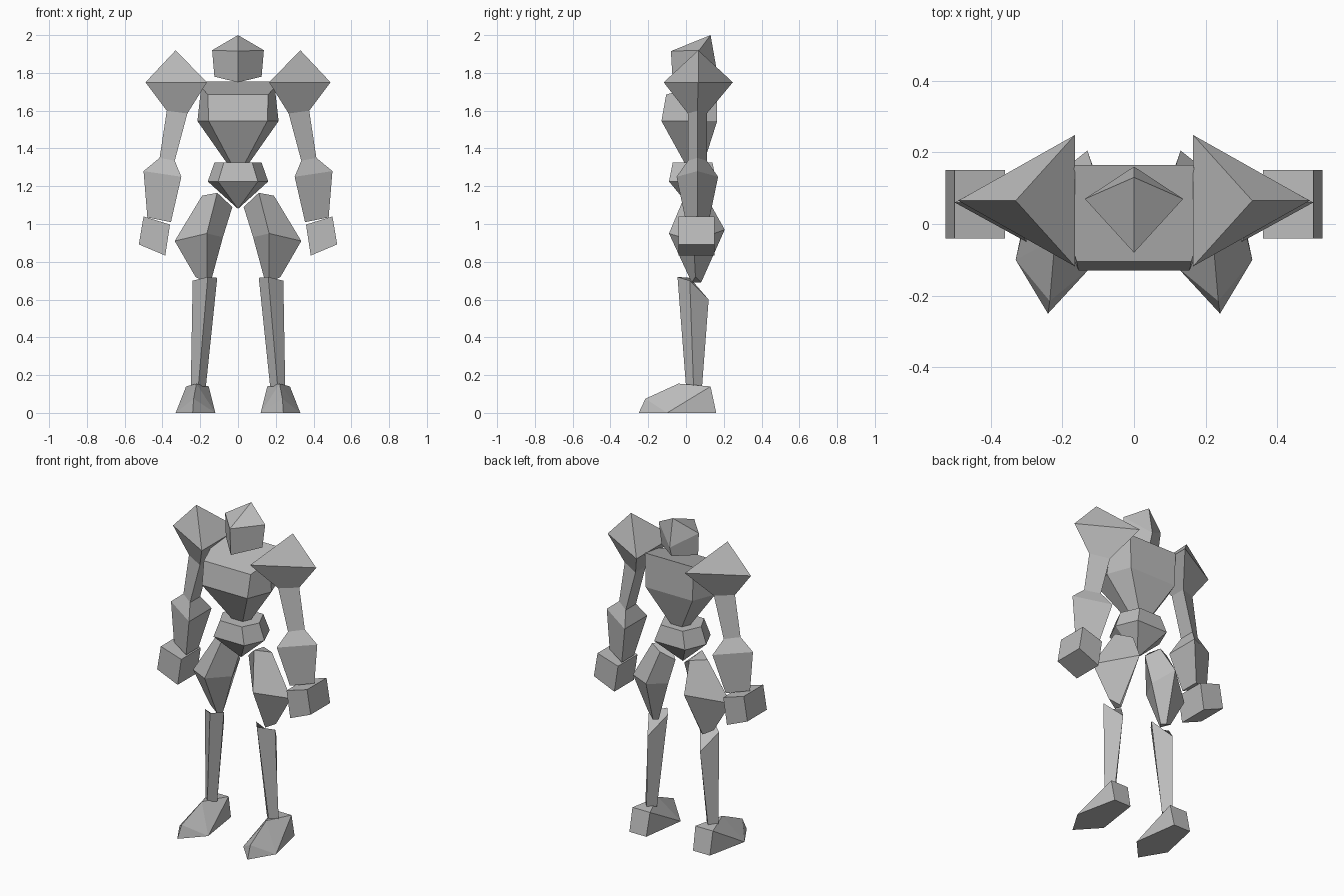
import bpy
import bmesh
from mathutils import Matrix, Vector

default = bpy.data.objects.get("Cube")
if default:
    bpy.data.objects.remove(default, do_unlink=True)

# Single matte grey
grey = bpy.data.materials.new("plain_grey")
grey.use_nodes = True
colour = (0.5, 0.5, 0.5, 1)
grey.diffuse_color = colour
grey.node_tree.nodes["Principled BSDF"].inputs["Base Color"].default_value = colour


def loft(name, rings, side=1):
    """Skin a stack of rings; a one-point ring closes to a tip. side=-1 mirrors."""
    bm = bmesh.new()
    loops = [[bm.verts.new((x * side, y, z)) for x, y, z in ring] for ring in rings]
    for lower, upper in zip(loops, loops[1:]):
        count = max(len(lower), len(upper))
        for i in range(count):
            j = (i + 1) % count
            corners = []
            for vert in (lower[i % len(lower)], lower[j % len(lower)],
                         upper[j % len(upper)], upper[i % len(upper)]):
                if vert not in corners:
                    corners.append(vert)
            bm.faces.new(corners)
    for end in (loops[0], loops[-1]):
        if len(end) > 2:
            bm.faces.new(end)
    bmesh.ops.recalc_face_normals(bm, faces=bm.faces)
    finish(name, bm)


def hull(name, points, side=1):
    """Convex solid around a few corner points."""
    bm = bmesh.new()
    verts = [bm.verts.new((x * side, y, z)) for x, y, z in points]
    bmesh.ops.convex_hull(bm, input=verts)
    bmesh.ops.recalc_face_normals(bm, faces=bm.faces)
    finish(name, bm)


def finish(name, bm):
    mesh = bpy.data.meshes.new(name)
    bm.to_mesh(mesh)
    bm.free()
    mesh.materials.append(grey)
    obj = bpy.data.objects.new(name, mesh)
    bpy.context.collection.objects.link(obj)


def hexagon(front, flank, back):
    """Six-sided ring, symmetric about x = 0, from its three left corners."""
    left = [front, flank, back]
    return left + [(-x, y, z) for x, y, z in reversed(left)]


def kite(front, flank, back):
    """Four-sided ring with points on the centre line front and back."""
    return [front, flank, back, (-flank[0], flank[1], flank[2])]


def wedge(inner_x, inner_z, outer_x, outer_z, half_y, y=0.06):
    """Triangular arm section: two inner corners and one outer corner."""
    return [(inner_x, y - half_y, inner_z), (outer_x, y, outer_z),
            (inner_x, y + half_y, inner_z)]


# Head: kite-shaped block with a peaked crown
loft("head", [
    kite((0, -0.07, 1.75), (0.125, 0.06, 1.78), (0, 0.14, 1.77)),
    kite((0, -0.08, 1.915), (0.137, 0.07, 1.92), (0, 0.16, 1.83)),
    [(0, 0.13, 2)],
])

# Chest: sloping top, widest at the ribs, narrowing to the waist
loft("chest", [
    hexagon((0.03, 0, 1.31), (0.05, 0.045, 1.31), (0.03, 0.09, 1.31)),
    hexagon((0.155, -0.13, 1.545), (0.215, 0.02, 1.545), (0.16, 0.165, 1.545)),
    hexagon((0.16, -0.105, 1.685), (0.195, 0.03, 1.725), (0.165, 0.165, 1.755)),
])

# Pelvis: hexagonal gem ending in a point
loft("pelvis", [
    [(0, 0.03, 1.08)],
    hexagon((0.105, -0.09, 1.225), (0.16, 0.03, 1.225), (0.105, 0.16, 1.225)),
    hexagon((0.075, -0.07, 1.325), (0.125, 0.03, 1.325), (0.075, 0.14, 1.325)),
])

for label, side in (("left", 1), ("right", -1)):
    # Shoulder pyramid running on into the arm
    loft(label + "_shoulder_and_arm", [
        [(0.33, 0.065, 1.92)],
        wedge(0.165, 1.75, 0.49, 1.75, 0.183, 0.065),
        wedge(0.268, 1.585, 0.377, 1.6, 0.05),
        wedge(0.335, 1.335, 0.415, 1.35, 0.05),
        wedge(0.3, 1.25, 0.5, 1.28, 0.11),
        wedge(0.355, 1.01, 0.48, 1.035, 0.06),
    ], side)

    # Hand: tilted box
    profile = [(0.5, 1.04), (0.36, 0.997), (0.385, 0.833), (0.525, 0.892)]
    loft(label + "_hand", [[(x, y, z) for x, z in profile] for y in (-0.04, 0.15)], side)

    # Thigh: four-sided, bulging above the knee
    loft(label + "_thigh", [
        [(0.11, 0, 1.165), (0.19, 0.06, 1.15), (0.1, 0.11, 1.14), (0.03, 0.06, 1.09)],
        [(0.165, -0.09, 0.95), (0.335, 0.04, 0.91), (0.13, 0.205, 0.97), (0.08, 0.06, 0.93)],
        [(0.165, 0.03, 0.69), (0.225, 0.05, 0.72), (0.17, 0.08, 0.69), (0.145, 0.06, 0.69)],
    ], side)

    # Shin: slanted top, tapering to the ankle
    loft(label + "_shin", [
        [(0.16, -0.045, 0.72), (0.24, 0.02, 0.7), (0.18, 0.12, 0.6), (0.11, 0.02, 0.715)],
        [(0.21, 0, 0.14), (0.25, 0.04, 0.14), (0.21, 0.085, 0.14), (0.17, 0.04, 0.14)],
    ], side)

    # Foot: pointed toe turned slightly outward
    hull(label + "_foot", [
        (0.24, -0.25, 0), (0.33, -0.1, 0), (0.275, 0.16, 0), (0.16, 0.16, 0),
        (0.12, -0.12, 0), (0.235, -0.215, 0.075), (0.22, -0.04, 0.155),
        (0.155, 0.13, 0.14), (0.275, 0.13, 0.14),
    ], side)
